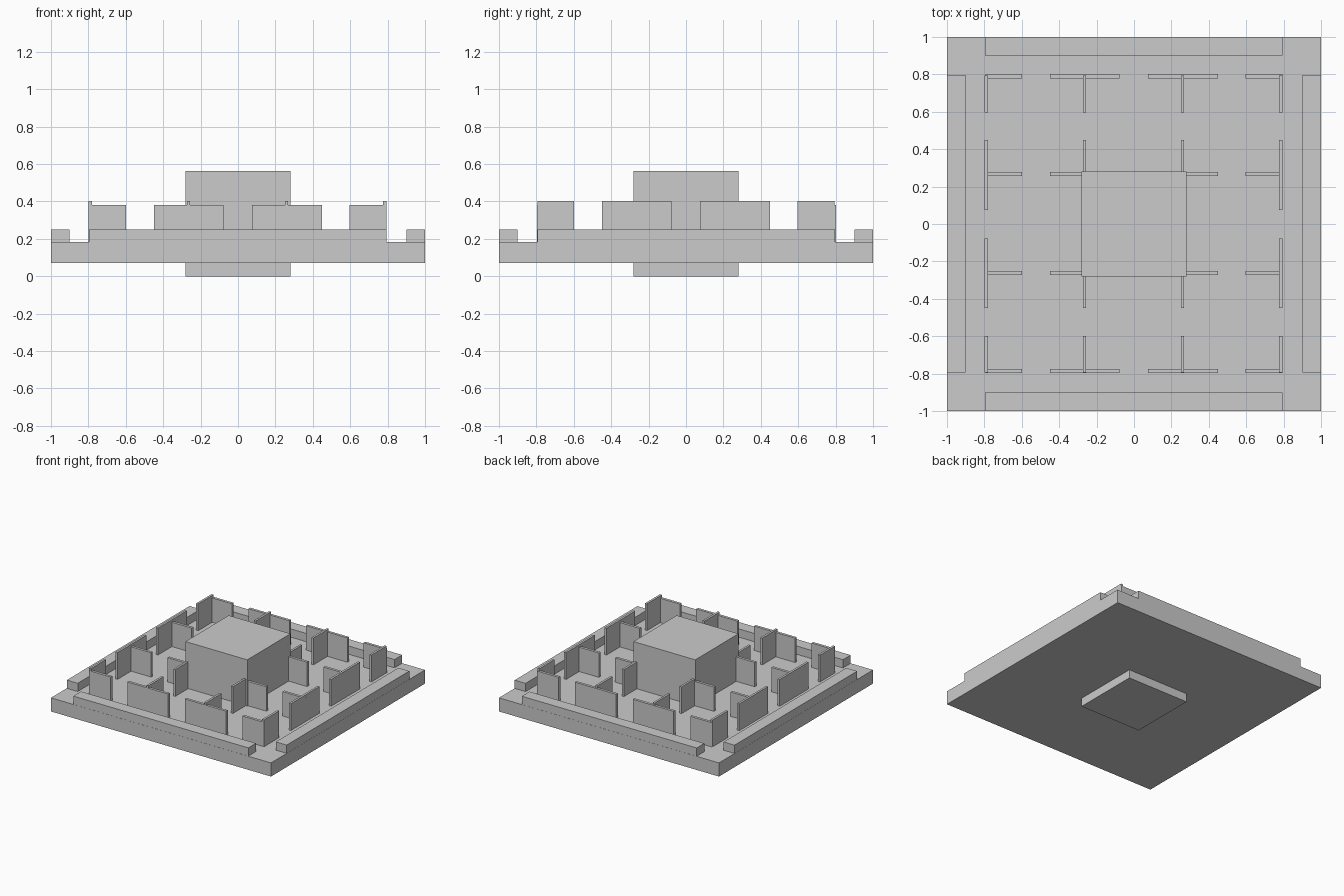
import bpy

if "Cube" in bpy.data.objects:
    bpy.data.objects.remove(bpy.data.objects["Cube"])


def box(name, x0, x1, y0, y1, z0, z1):
    """Axis-aligned box given by its limits."""
    bpy.ops.mesh.primitive_cube_add(size=1, location=((x0 + x1) / 2, (y0 + y1) / 2, (z0 + z1) / 2))
    ob = bpy.context.object
    ob.name = name
    ob.scale = (x1 - x0, y1 - y0, z1 - z0)
    bpy.ops.object.transform_apply(location=True, rotation=False, scale=True)
    return ob


# Floor slab and the central core that passes through it
box("floor_slab", -1, 1, -1, 1, 0.07, 0.182)
box("central_core", -0.281, 0.281, -0.281, 0.281, 0, 0.562)

# Low parapets along the four edges, open at the corners
for s, side in ((-1, "front"), (1, "back")):
    lo, hi = sorted((s * 0.9, s * 0.999))
    box(f"parapet_{side}", -0.797, 0.793, lo, hi, 0.1, 0.25)
for s, side in ((-1, "left"), (1, "right")):
    lo, hi = sorted((s * 0.9, s * 0.999))
    box(f"parapet_{side}", lo, hi, -0.795, 0.797, 0.1, 0.25)

# Partition walls on a 4 x 4 grid, broken by door openings
segments = [(-0.795, -0.6), (-0.449, -0.077), (0.074, 0.449), (0.597, 0.795)]
rows = [-0.785, -0.262, 0.267, 0.79]
columns = [-0.789, -0.265, 0.259, 0.785]
for y in rows:
    for a, b in segments:
        box("cross_partition", a, b, y - 0.011, y + 0.011, 0.17, 0.382)
for x in columns:
    for a, b in segments:
        box("long_partition", x - 0.009, x + 0.009, a, b, 0.17, 0.402)
